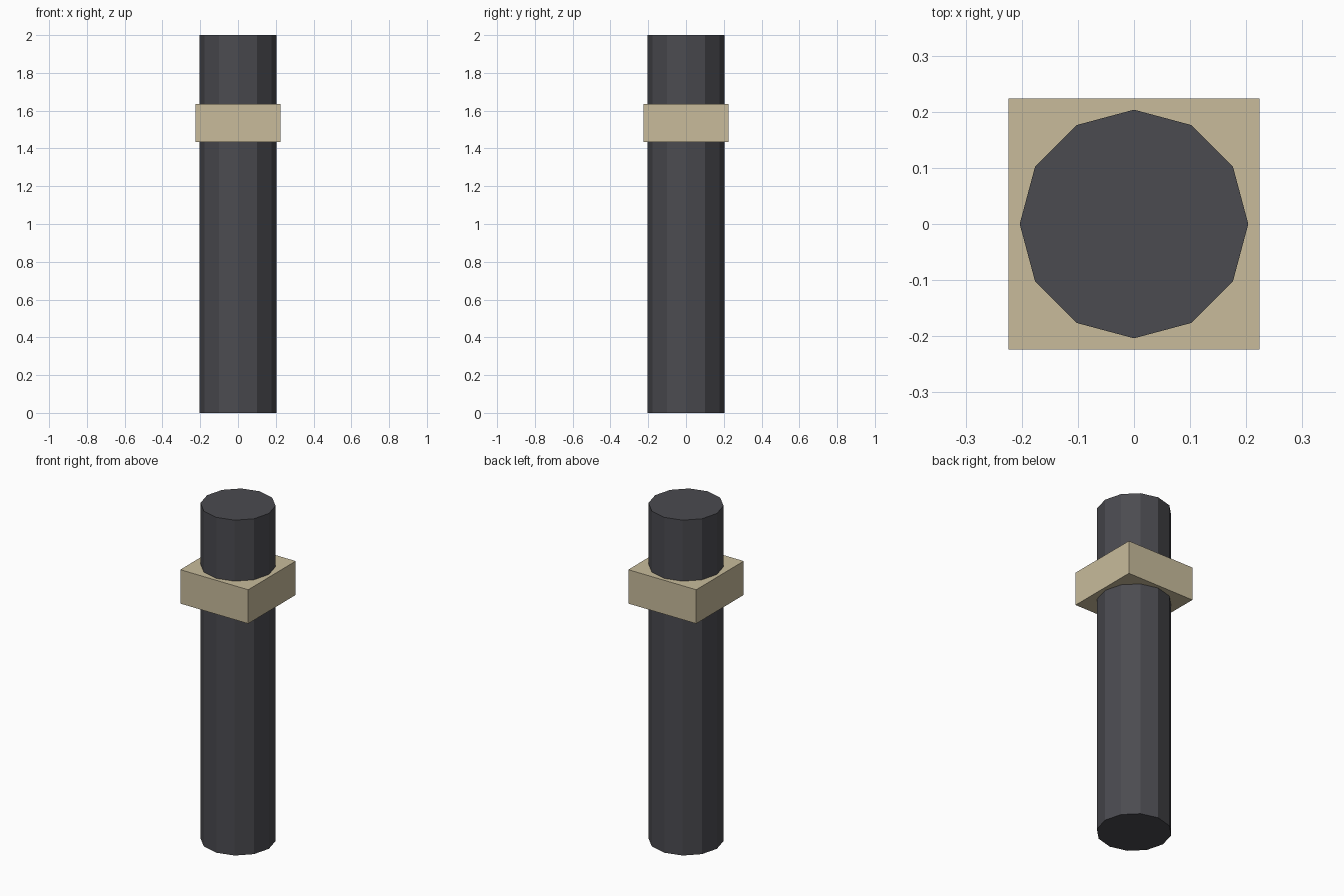
import bpy

if "Cube" in bpy.data.objects:
    bpy.data.objects.remove(bpy.data.objects["Cube"])


def paint(obj, name, color):
    mat = bpy.data.materials.new(name)
    mat.diffuse_color = (*color, 1)
    mat.use_nodes = True
    mat.node_tree.nodes["Principled BSDF"].inputs["Base Color"].default_value = mat.diffuse_color
    obj.data.materials.append(mat)


# Twelve-sided upright post
bpy.ops.mesh.primitive_cylinder_add(vertices=12, radius=0.2037, depth=2, location=(0, 0, 1))
post = bpy.context.object
post.name = "post"
paint(post, "dark_grey", (0.07, 0.07, 0.08))

# Square collar around the upper part of the post
bpy.ops.mesh.primitive_cube_add(size=1, location=(0, 0, 1.535))
collar = bpy.context.object
collar.name = "collar"
collar.scale = (0.448, 0.448, 0.202)
bpy.ops.object.transform_apply(location=False, rotation=False, scale=True)
paint(collar, "tan", (0.58, 0.50, 0.33))
